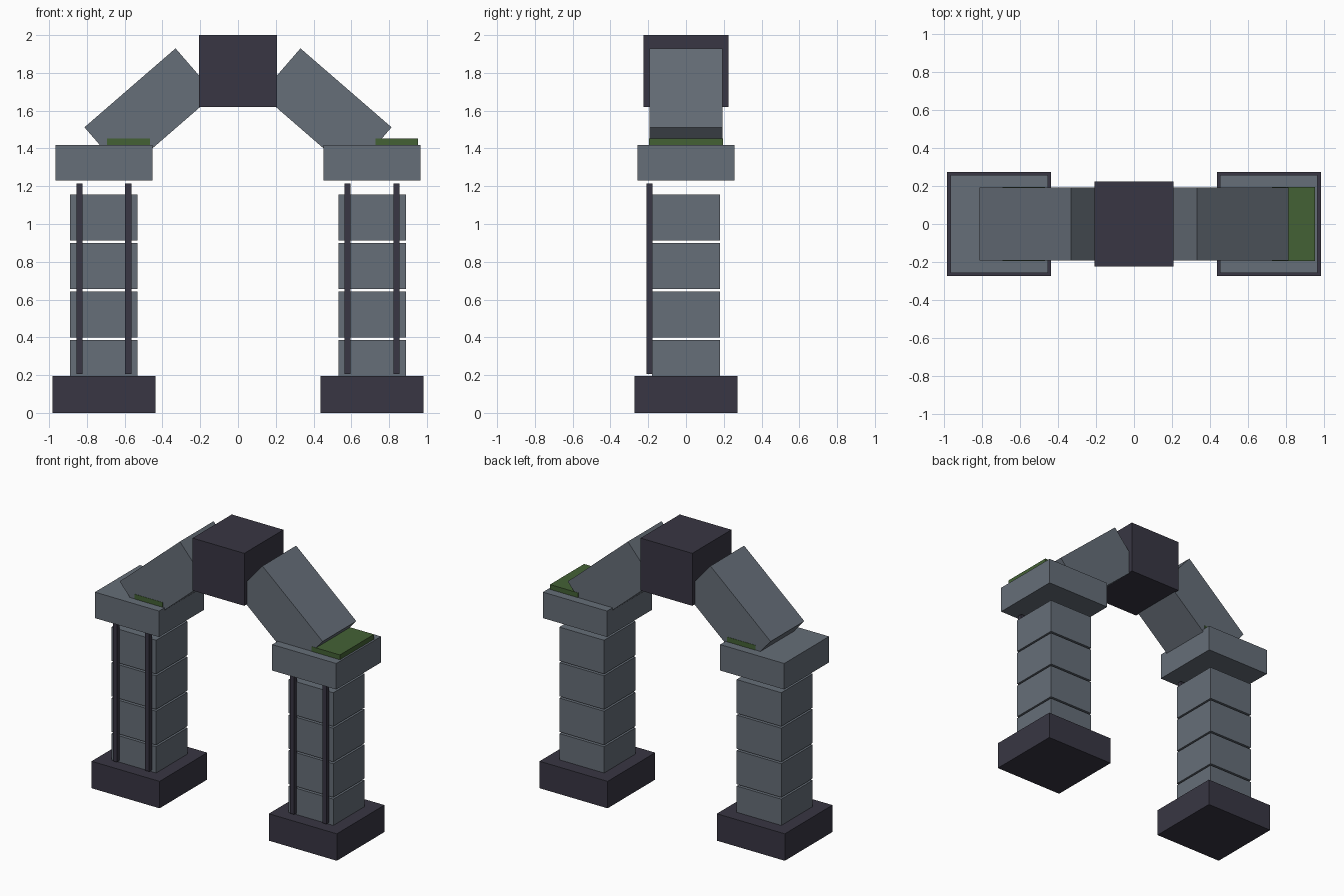
import bpy
import math

if "Cube" in bpy.data.objects:
    bpy.data.objects.remove(bpy.data.objects["Cube"])


def material(name, rgb):
    """Flat colour from 8-bit sRGB values."""
    mat = bpy.data.materials.new(name)
    linear = [((c / 255 + 0.055) / 1.055) ** 2.4 for c in rgb]
    mat.diffuse_color = (*linear, 1)
    mat.use_nodes = True
    mat.node_tree.nodes["Principled BSDF"].inputs["Base Color"].default_value = mat.diffuse_color
    return mat


STONE = material("grey stone", (102, 110, 120))
DARK = material("dark stone", (56, 54, 67))
MOSS = material("green moss", (68, 97, 53))


def box(name, center, size, mat, tilt=0.0):
    bpy.ops.mesh.primitive_cube_add(size=1, location=center, rotation=(0, tilt, 0))
    obj = bpy.context.object
    obj.name = name
    obj.scale = size
    obj.data.materials.append(mat)
    return obj


PILLAR_X = 0.71

for side, label in ((-1, "left"), (1, "right")):
    x = side * PILLAR_X

    # Plinth and capital
    box(f"{label}_base", (x, 0, 0.0975), (0.545, 0.545, 0.195), DARK)
    box(f"{label}_capital", (x, 0, 1.324), (0.513, 0.513, 0.188), STONE)

    # Stacked pillar blocks with narrow open gaps
    for i in range(4):
        box(f"{label}_pillar_block_{i + 1}", (x, 0, 0.263 + i * 0.257),
            (0.358, 0.358, 0.244), STONE)

    # Thin vertical rods on the front of the pillar
    for j, dx in enumerate((-0.13, 0.129)):
        box(f"{label}_rod_{j + 1}", (x + dx, -0.193, 0.711),
            (0.032, 0.032, 1.008), DARK)

    # Sloping arch block
    box(f"{label}_arch_block", (side * 0.467, 0, 1.60), (0.638, 0.386, 0.32),
        STONE, side * math.radians(40.9))

    # Moss slab, shifted the same way on both capitals
    box(f"{label}_moss", (x + 0.13, 0, 1.433), (0.226, 0.39, 0.04), MOSS)

# Keystone
box("keystone", (0, 0, 1.81), (0.414, 0.448, 0.38), DARK)
